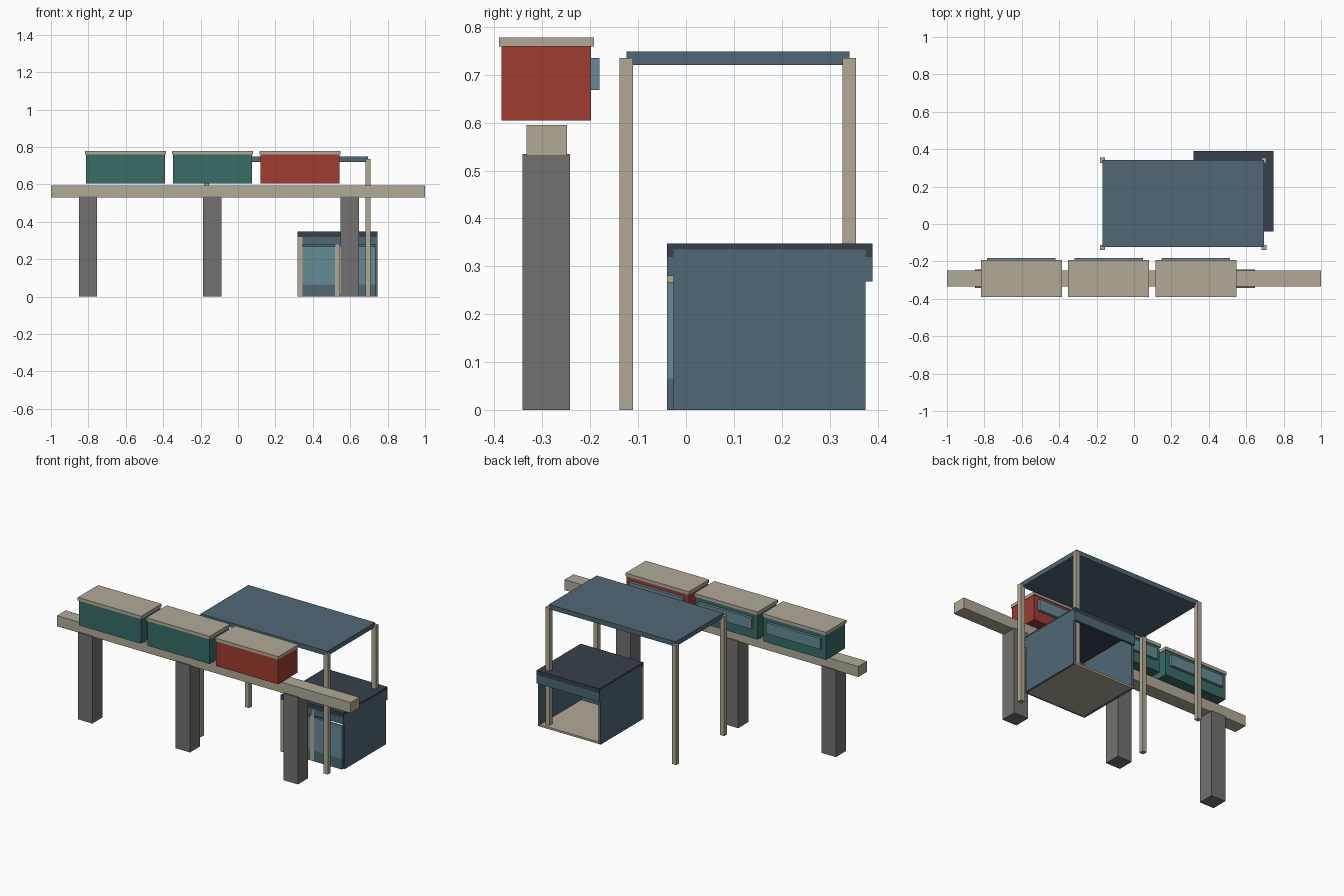
import bpy

if "Cube" in bpy.data.objects:
    bpy.data.objects.remove(bpy.data.objects["Cube"])


def mat(name, rgb):
    m = bpy.data.materials.new(name)
    m.diffuse_color = (*[(c / 255) ** 2.2 for c in rgb], 1)
    m.use_nodes = True
    m.node_tree.nodes["Principled BSDF"].inputs["Base Color"].default_value = m.diffuse_color
    return m


BEIGE = mat("beige", (176, 168, 150))
GREY = mat("grey", (114, 113, 110))
TEAL = mat("teal", (58, 108, 102))
RED = mat("red", (158, 62, 50))
BLUE = mat("blue", (80, 104, 117))
GLASS = mat("glass", (102, 138, 150))
DARK = mat("dark", (58, 66, 76))


def box(name, x, y, z, m):
    """Box between min/max pairs."""
    bpy.ops.mesh.primitive_cube_add(size=1, location=[sum(r) / 2 for r in (x, y, z)])
    o = bpy.context.object
    o.name = name
    d = [r[1] - r[0] for r in (x, y, z)]
    for v in o.data.vertices:
        v.co = [c * s for c, s in zip(v.co, d)]
    o.data.materials.append(m)
    return o


# Elevated beam and its pillars
box("rail_beam", (-1, 1), (-.333, -.248), (.53, .595), BEIGE)
for x in (-.802, -.137, .598):
    box("pillar", (x - .049, x + .049), (-.341, -.242), (0, .535), GREY)

# Train cars with roof and platform-side window
for x, m in ((-.602, TEAL), (-.136, TEAL), (.331, RED)):
    box("car_body", (x - .212, x + .212), (-.385, -.198), (.605, .76), m)
    box("car_roof", (x - .216, x + .216), (-.39, -.192), (.759, .778), BEIGE)
    box("car_window", (x - .183, x + .183), (-.199, -.181), (.668, .735), GLASS)

# Platform canopy on four posts
box("canopy_roof", (-.168, .695), (-.124, .341), (.72, .749), BLUE)
for x in (-.168, .695):
    for y in (-.125, .341):
        box("canopy_post", (x - .014, x + .014), (y - .014, y + .014), (0, .735), BEIGE)

# Booth shell
FRONT, BACK = (-.04, -.026), (.375, .389)
box("booth_floor", (.333, .731), (-.026, .375), (0, .012), BEIGE)
box("booth_roof", (.318, .745), (-.04, .389), (.335, .348), DARK)
for x in (.318, .731):
    box("booth_side_wall", (x, x + .014), (-.026, .375), (0, .335), BLUE)

# Roof edges on the front and back, with fascia boards below
for y, z in ((FRONT, .28), (BACK, .268)):
    box("roof_edge", (.318, .745), y, (.32, .335), DARK)
    box("fascia", (.346, .745), y, (z, .32), BLUE)
box("back_fascia_end", (.318, .346), BACK, (.268, .32), BLUE)

# Booth front: posts, glass and low panel
for x in (.318, .519):
    box("front_post", (x, x + .027), FRONT, (0, .32), BEIGE)
for x in ((.346, .518), (.547, .735)):
    box("front_glass", x, FRONT, (.066, .267), GLASS)
    box("front_low_panel", x, FRONT, (0, .066), BLUE)
